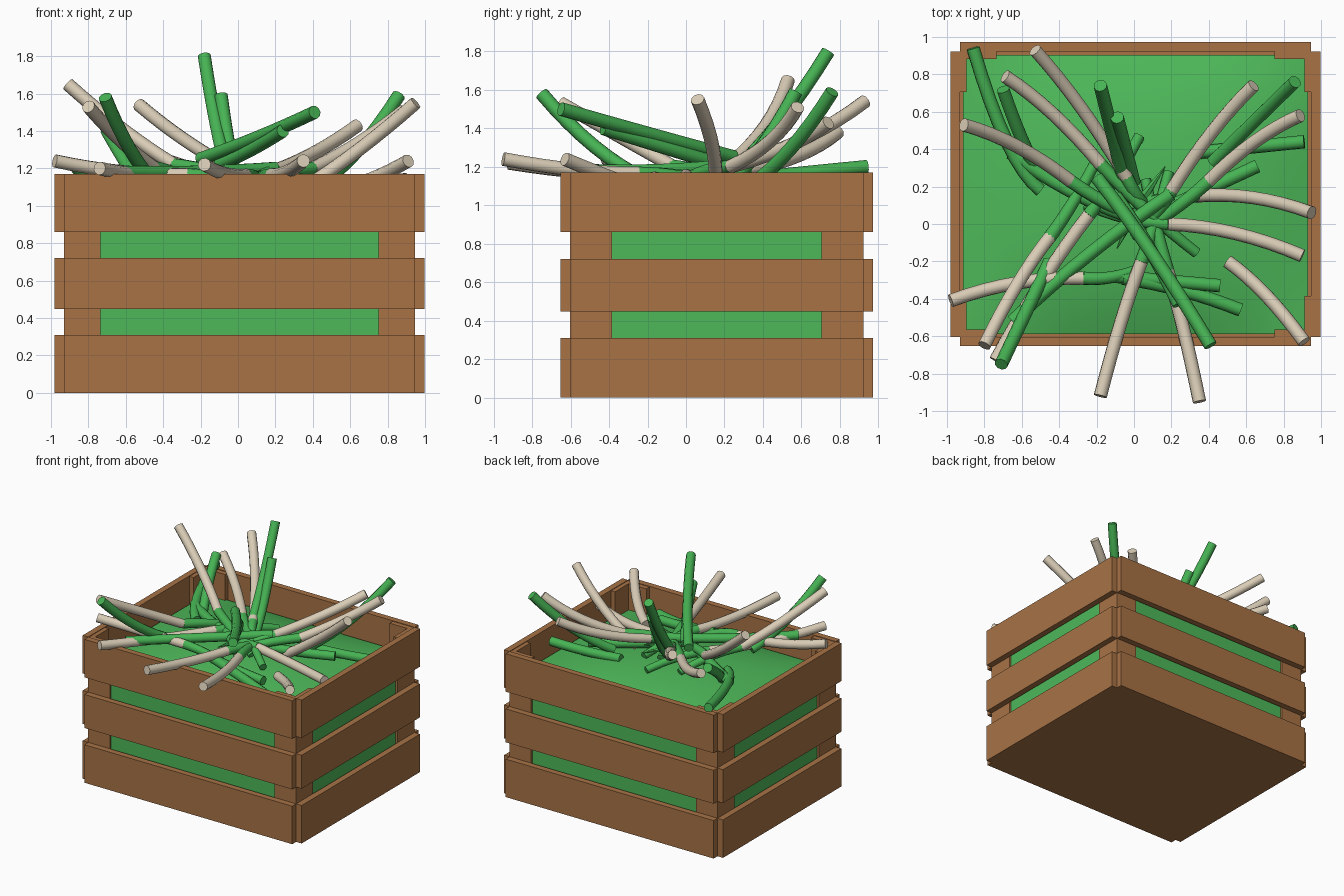
import bpy, bmesh, math
from mathutils import Vector

if "Cube" in bpy.data.objects:
    bpy.data.objects.remove(bpy.data.objects["Cube"])


def material(name, rgb):
    m = bpy.data.materials.new(name)
    m.diffuse_color = (*rgb, 1)
    m.use_nodes = True
    m.node_tree.nodes["Principled BSDF"].inputs["Base Color"].default_value = m.diffuse_color
    return m


WOOD = material("crate_brown", (0.39, 0.170, 0.060))
FILL = material("filling_green", (0.075, 0.48, 0.100))
LEAF = material("leaf_green", (0.062, 0.45, 0.088))
CREAM = material("stalk_cream", (0.70, 0.61, 0.47))


def finish(name, bm, mats):
    bmesh.ops.recalc_face_normals(bm, faces=bm.faces)
    me = bpy.data.meshes.new(name)
    bm.to_mesh(me)
    bm.free()
    for m in mats:
        me.materials.append(m)
    ob = bpy.data.objects.new(name, me)
    bpy.context.collection.objects.link(ob)
    return ob


def smooth(ob):
    bpy.ops.object.select_all(action='DESELECT')
    ob.select_set(True)
    bpy.context.view_layer.objects.active = ob
    bpy.ops.object.shade_smooth_by_angle(angle=math.radians(50))


def box(name, xa, xb, ya, yb, z0, z1):
    bm = bmesh.new()
    bmesh.ops.create_cube(bm, size=1)
    for v in bm.verts:
        v.co = ((xa + xb) / 2 + v.co.x * abs(xb - xa),
                (ya + yb) / 2 + v.co.y * abs(yb - ya),
                (z0 + z1) / 2 + v.co.z * (z1 - z0))
    return finish(name, bm, [WOOD])


# Crate: three rows of planks on four sides, with open notched corners
X0, X1, Y0, Y1, T = -0.93, 0.947, -0.603, 0.922, 0.05
for z0, z1 in ((0, 0.31), (0.447, 0.72), (0.86, 1.17)):
    box("front_plank", X0, X1, Y0 - T, Y0, z0, z1)
    box("back_plank", X0, X1, Y1, Y1 + T, z0, z1)
    box("left_plank", X0 - T, X0, Y0, Y1, z0, z1)
    box("right_plank", X1, X1 + T, Y0, Y1, z0, z1)
box("crate_floor", X0, X1, Y0, Y1, 0, 0.04)

# L-shaped corner posts behind the planks
for cx, sx in ((X0, 1), (X1, -1)):
    for cy, sy in ((Y0, 1), (Y1, -1)):
        box("post_wide_leg", cx, cx + sx * 0.195, cy, cy + sy * 0.04, 0.02, 1.165)
        box("post_side_leg", cx, cx + sx * 0.035, cy, cy + sy * 0.217, 0.02, 1.165)

# Green filling with a gently domed top
bm = bmesh.new()
bmesh.ops.create_grid(bm, x_segments=16, y_segments=16, size=1)
rim = [e for e in bm.edges if e.is_boundary]
ext = bmesh.ops.extrude_edge_only(bm, edges=rim)["geom"]
low = {g for g in ext if isinstance(g, bmesh.types.BMVert)}
for v in bm.verts:
    u, w = v.co.x, v.co.y
    dome = (1 - abs(u) ** 2.4) * (1 - abs(w) ** 2.4)
    v.co = (0.0075 + u * 0.922, 0.158 + w * 0.745,
            0.05 if v in low else 0.95 + 0.13 * dome)
smooth(finish("green_filling", bm, [FILL]))


def stalk(name, a, b, white, r=0.036, bow=0.04, sag=0.03, taper=1.0, sides=10, n=8):
    """Round bowed stalk from a to b, cream or green."""
    a, b = Vector(a), Vector(b)
    mid = (a + b) / 2 + Vector((0, 2 * bow, -2 * sag))
    bm = bmesh.new()
    rings, side = [], None
    for i in range(n + 1):
        t = i / n
        c = a * (1 - t) ** 2 + mid * 2 * t * (1 - t) + b * t * t
        d = ((mid - a) * (1 - t) + (b - mid) * t).normalized()
        side = side or d.orthogonal()
        side = (side - d * side.dot(d)).normalized()
        up = d.cross(side)
        rad = r * (1 + (taper - 1) * t)
        rings.append([bm.verts.new(c + rad * (math.cos(q) * side + math.sin(q) * up))
                      for q in (math.tau * k / sides for k in range(sides))])
    for lo, hi in zip(rings, rings[1:]):
        for k in range(sides):
            j = (k + 1) % sides
            bm.faces.new((lo[k], lo[j], hi[j], hi[k]))
    bm.faces.new(rings[0])
    bm.faces.new(rings[-1])
    smooth(finish(name, bm, [CREAM if white else LEAF]))


# Spring onions: outer tip x y z, end of the cream part x y, length of green
onions = [
    (-.98, -.41, 1.24, -.27, -.29, .3), (-.80, -.65, 1.53, -.45, -.07, .5),
    (-.74, -.73, 1.20, -.24, .05, .5), (-.18, -.92, 1.22, .04, -.20, .5),
    (.35, -.95, 1.24, .18, -.25, .5), (.91, -.63, 1.24, .50, -.20, 0),
    (.90, -.17, 1.14, .18, .0, .45), (.95, .06, 1.55, .33, .15, 0),
    (.89, .58, 1.51, .40, .23, .5), (.64, .74, 1.43, .20, .18, .25),
    (-.69, .79, 1.38, -.18, .32, .7), (-.91, .53, 1.65, -.34, .23, .55),
    (-.53, .93, 1.54, -.04, .25, .2),
]
for x, y, z, ex, ey, green in onions:
    tip = Vector((x, y, z))
    end = Vector((ex, ey, 1.16 + 0.13 * (z - 1.2) if green else 1.08))
    stalk("onion_stalk", tip, end, True, bow=0.035, sag=0.02)
    if green:
        run = Vector((ex - x, ey - y, 0)).normalized() * green
        stalk("onion_green", end, Vector((ex, ey, 1.09)) + run, False,
              bow=-0.02, sag=-0.02, taper=0.8)

# Loose green leaves: outer tip x y z, root x y z, sideways bow
leaves = [
    (-.18, .74, 1.80, -.05, .22, 1.15, 0), (.86, .76, 1.59, .42, .33, 1.10, 0),
    (.41, -.65, 1.50, -.20, .25, 1.25, .03), (-.71, -.75, 1.58, -.45, -.20, 1.13, 0),
    (-.86, .94, 1.20, -.50, .18, 1.12, -.12), (-.70, .72, 1.40, -.50, .25, 1.08, -.03),
    (-.09, .57, 1.59, 0, .22, 1.12, 0), (.91, .44, 1.08, .32, .38, 1.07, 0),
    (.46, -.33, 1.08, -.1, -.28, 1.13, 0), (.66, .31, 1.09, .1, .05, 1.14, 0),
    (-.65, -.52, 1.18, .2, .16, 1.20, .03), (.24, -.43, 1.40, -.1, .15, 1.22, .03),
    (.57, -.46, 1.05, -.06, -.29, 1.13, .02), (-.66, .38, 1.14, -.05, .05, 1.16, -.03),
]
for x, y, z, *root, bow in leaves:
    stalk("green_leaf", (x, y, z), root, False, bow=bow,
          sag=0.05 if z > 1.55 else 0.01)

# Short pointed leaf ends poking out of the centre
for k in range(9):
    c, s = math.cos(k * 2.4), math.sin(k * 2.4)
    stalk("leaf_point", (.02, .1, 1.10), (.02 + .24 * c, .1 + .26 * s, 1.13), False,
          r=0.034, bow=0, sag=-0.02, taper=0.1, sides=6, n=4)
